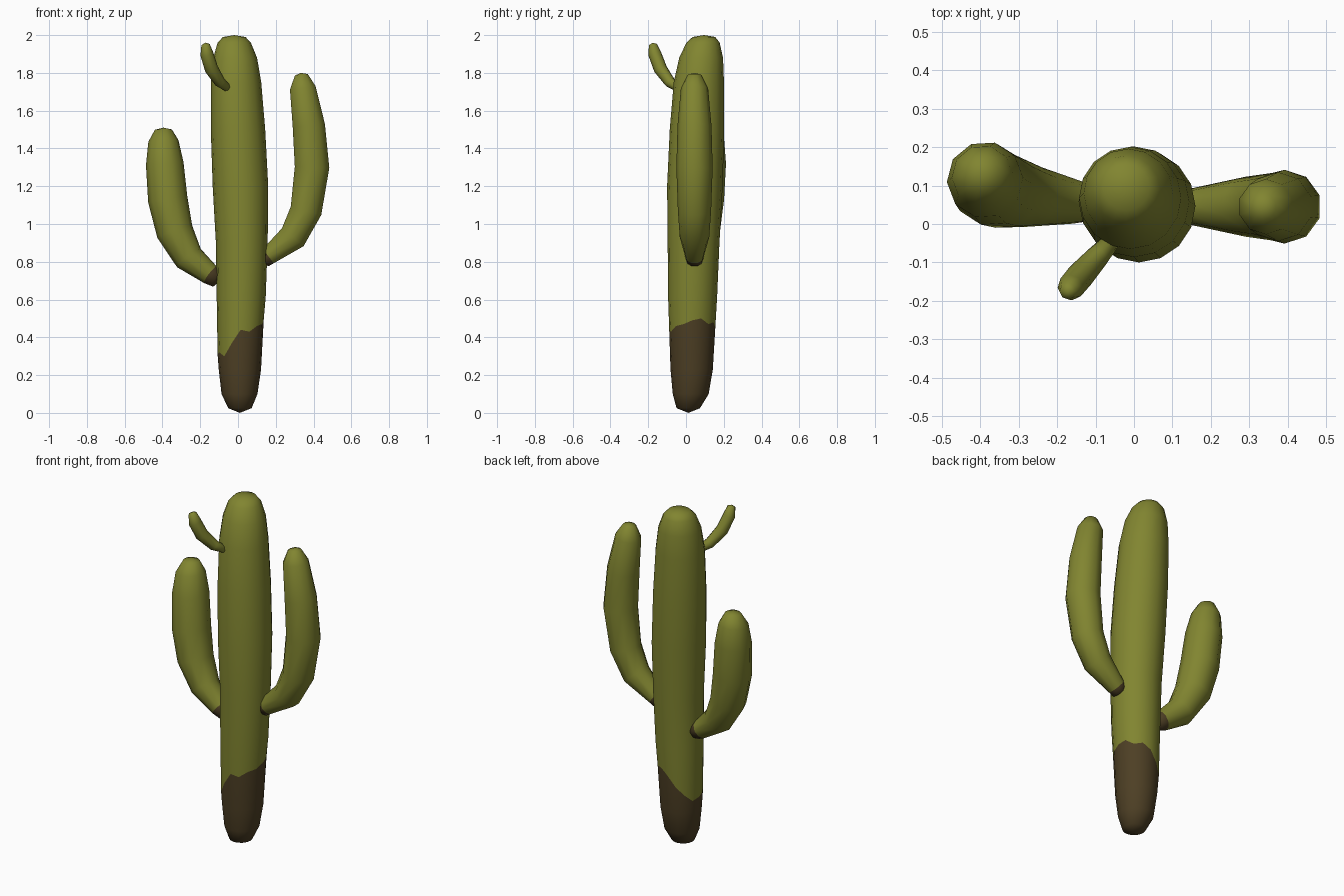
import bpy, bmesh, math
from mathutils import Vector

cube = bpy.data.objects.get("Cube")
if cube:
    bpy.data.objects.remove(cube, do_unlink=True)


def material(name, colour):
    mat = bpy.data.materials.new(name)
    mat.use_nodes = True
    mat.diffuse_color = (*colour, 1)
    bsdf = mat.node_tree.nodes["Principled BSDF"]
    bsdf.inputs["Base Color"].default_value = (*colour, 1)
    bsdf.inputs["Roughness"].default_value = 0.9
    return mat


GREEN = material("cactus green", (0.22, 0.235, 0.03))
BROWN = material("woody brown", (0.075, 0.05, 0.018))


def tube(name, rings, sides, brown_bands, side=None, edge_row=None, edge=None):
    """Loft (x, y, z, radius) rings; without a side vector the rings lie flat."""
    bm = bmesh.new()
    centres = [Vector(r[:3]) for r in rings]
    rows, tangents = [], []
    last = len(rings) - 1
    for i, centre in enumerate(centres):
        t = Vector((0, 0, 1))
        if side:
            t = (centres[min(i + 1, last)] - centres[max(i - 1, 0)]).normalized()
        u = side or Vector((1, 0, 0))
        v = t.cross(u)
        row = []
        for k in range(sides):
            a = math.tau * k / sides
            p = centre + (u * math.cos(a) + v * math.sin(a)) * rings[i][3]
            if i == edge_row:
                p.z = edge[k]
            row.append(bm.verts.new(p))
        rows.append(row)
        tangents.append(t)
    # side walls
    for i in range(last):
        for k in range(sides):
            n = (k + 1) % sides
            face = bm.faces.new((rows[i][k], rows[i][n], rows[i + 1][n], rows[i + 1][k]))
            face.material_index = int(i < brown_bands)
    # shallow pointed caps
    tip = bm.verts.new(centres[-1] + tangents[-1] * 0.01)
    root = bm.verts.new(centres[0] - tangents[0] * rings[0][3] * 0.4)
    for k in range(sides):
        n = (k + 1) % sides
        bm.faces.new((rows[-1][k], rows[-1][n], tip))
        bm.faces.new((rows[0][n], rows[0][k], root)).material_index = int(brown_bands > 0)
    bmesh.ops.recalc_face_normals(bm, faces=bm.faces)
    # keep the lowest point on the ground
    for vert in bm.verts:
        vert.co.z = max(vert.co.z, 0)
    mesh = bpy.data.meshes.new(name)
    bm.to_mesh(mesh)
    bm.free()
    mesh.materials.append(GREEN)
    mesh.materials.append(BROWN)
    for poly in mesh.polygons:
        poly.use_smooth = True
    obj = bpy.data.objects.new(name, mesh)
    bpy.context.collection.objects.link(obj)
    return obj


def arm(name, rings, sides, brown_bands):
    run = Vector(rings[-1][:2]) - Vector(rings[0][:2])
    side = Vector((-run.y, run.x, 0)).normalized()
    tube(name, rings, sides, brown_bands, side)


# trunk with a ragged brown foot
tube("trunk", [
    (0.01, 0.012, 0.025, 0.062), (0.008, 0.025, 0.1, 0.095), (0.01, 0.03, 0.23, 0.112),
    (0.014, 0.033, 0.45, 0.122), (0.017, 0.035, 0.62, 0.13), (0.02, 0.04, 0.9, 0.137),
    (0.013, 0.047, 1.2, 0.147), (0, 0.058, 1.5, 0.144), (-0.01, 0.068, 1.75, 0.133),
    (-0.015, 0.08, 1.88, 0.116), (-0.02, 0.09, 1.96, 0.088), (-0.02, 0.095, 1.99, 0.06),
], 16, 3, edge_row=3, edge=[0.49, 0.5, 0.47, 0.48, 0.45, 0.39, 0.34, 0.3,
                            0.31, 0.32, 0.3, 0.37, 0.44, 0.43, 0.46, 0.47])

# large arms
arm("right_arm", [
    (-0.11, 0.055, 0.71, 0.05), (-0.145, 0.055, 0.73, 0.056), (-0.26, 0.07, 0.82, 0.08),
    (-0.335, 0.085, 0.96, 0.098), (-0.372, 0.1, 1.13, 0.105), (-0.388, 0.115, 1.32, 0.1),
    (-0.395, 0.125, 1.44, 0.08), (-0.395, 0.13, 1.5, 0.045),
], 10, 1)
arm("left_arm", [
    (0.135, 0.045, 0.81, 0.045), (0.16, 0.045, 0.83, 0.05), (0.29, 0.045, 0.93, 0.078),
    (0.36, 0.045, 1.07, 0.088), (0.392, 0.045, 1.3, 0.096), (0.375, 0.045, 1.52, 0.09),
    (0.343, 0.045, 1.72, 0.072), (0.335, 0.045, 1.79, 0.036),
], 10, 1)

# small upper arm
arm("small_arm", [
    (-0.055, -0.04, 1.72, 0.022), (-0.095, -0.085, 1.75, 0.03), (-0.14, -0.135, 1.82, 0.036),
    (-0.165, -0.165, 1.9, 0.035), (-0.172, -0.175, 1.95, 0.022),
], 8, 0)
